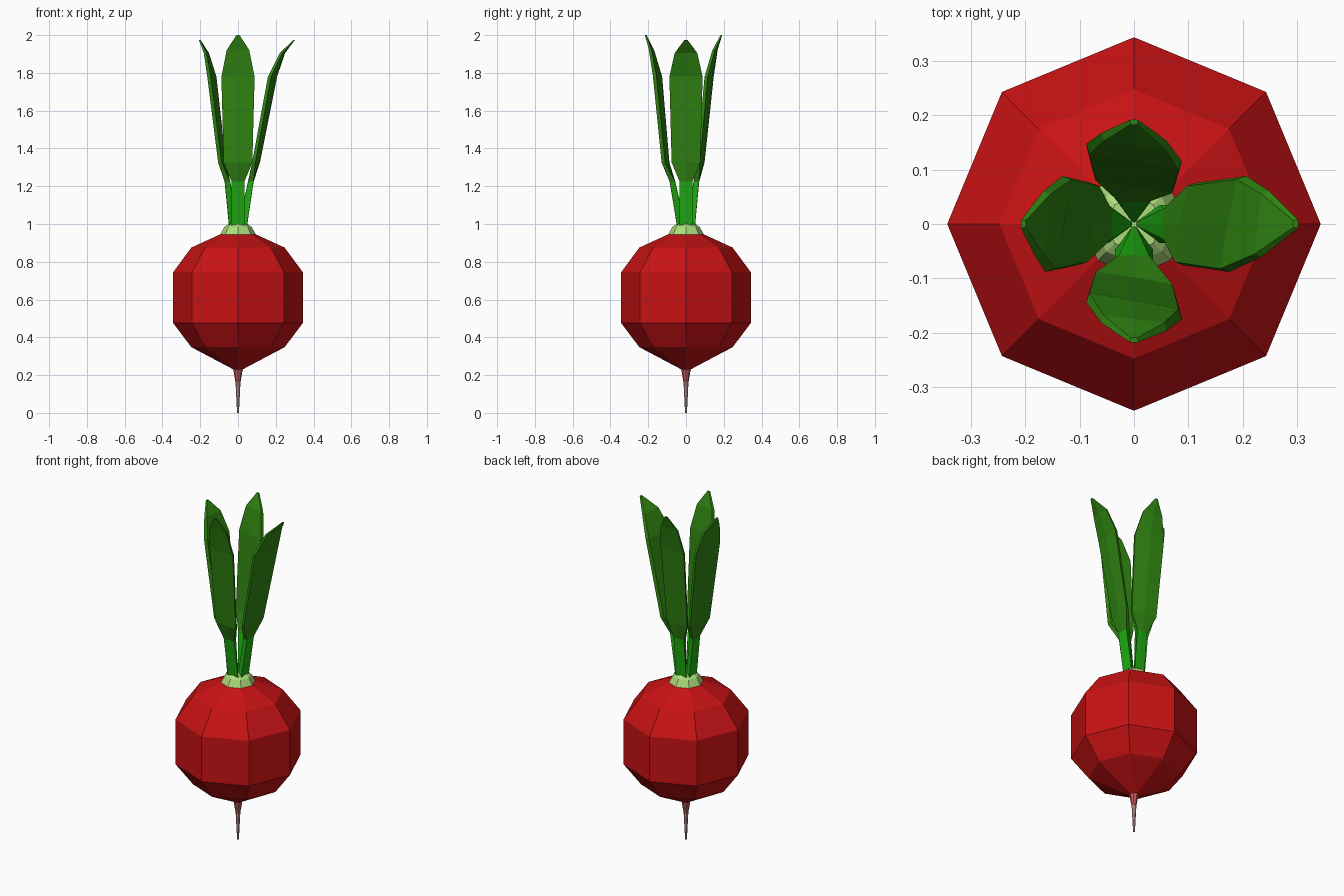
import bpy, bmesh, math
from mathutils import Vector

if "Cube" in bpy.data.objects:
    bpy.data.objects.remove(bpy.data.objects["Cube"])


def material(name, rgb):
    m = bpy.data.materials.new(name)
    m.diffuse_color = (*rgb, 1)
    m.use_nodes = True
    m.node_tree.nodes["Principled BSDF"].inputs["Base Color"].default_value = m.diffuse_color
    return m


RED = material("radish red", (0.58, 0.006, 0.007))
ROOT = material("root pink", (0.56, 0.10, 0.10))
TIP = material("root tip pale", (0.62, 0.36, 0.34))
CROWN = material("crown pale green", (0.42, 0.72, 0.20))
STEM = material("stem green", (0.014, 0.43, 0.006))
LEAF = material("leaf green", (0.03, 0.24, 0.006))


def loft(name, rings, mats, band_mat=lambda i: 0):
    """Skin a list of equal-sized point rings and cap both ends."""
    bm = bmesh.new()
    vs = [[bm.verts.new(p) for p in r] for r in rings]
    n = len(rings[0])
    for i in range(len(vs) - 1):
        for k in range(n):
            f = bm.faces.new((vs[i][k], vs[i][(k + 1) % n],
                              vs[i + 1][(k + 1) % n], vs[i + 1][k]))
            f.material_index = band_mat(i)
    bm.faces.new(vs[0][::-1])
    f = bm.faces.new(vs[-1])
    f.material_index = band_mat(len(vs) - 2)
    bmesh.ops.recalc_face_normals(bm, faces=bm.faces)
    me = bpy.data.meshes.new(name)
    bm.to_mesh(me)
    bm.free()
    for m in mats:
        me.materials.append(m)
    ob = bpy.data.objects.new(name, me)
    bpy.context.collection.objects.link(ob)
    return ob


def turned(name, profile, mats, band_mat=lambda i: 0, sides=8):
    rings = [[(r * math.cos(k * math.tau / sides), r * math.sin(k * math.tau / sides), z)
              for k in range(sides)] for r, z in profile]
    return loft(name, rings, mats, band_mat)


# Round bulb, pale crown and thin root
turned("bulb", [(0.024, 0.23), (0.247, 0.348), (0.343, 0.475), (0.343, 0.745),
                (0.247, 0.875), (0.095, 0.945)], [RED])
turned("crown", [(0.095, 0.944), (0.072, 0.985), (0.05, 1.0)], [CROWN])
turned("root", [(0.025, 0.232), (0.013, 0.16), (0.005, 0.0)], [ROOT, TIP], lambda i: i)


def leaf(name, angle, outs, tip_z):
    """outs: outward distance of the blade centre at each ring."""
    o = Vector((math.cos(angle), math.sin(angle), 0))
    t = Vector((-o.y, o.x, 0))
    dz = tip_z - 2.0
    # height, outer half width, inner half width, half thickness, twist
    spec = [(0.99, 0.035, 0.003, 0.022, 0),
            (1.225, 0.034, 0.028, 0.014, 0),
            (1.325, 0.076, 0.070, 0.009, 0.16),
            (1.78, 0.088, 0.082, 0.009, 0.18),
            (1.92 + dz * 0.6, 0.060, 0.055, 0.007, 0.12),
            (tip_z, 0.008, 0.006, 0.004, 0)]
    rings = []
    for (z, w, wi, h, tw), d in zip(spec, outs):
        ridge = 0.006 if w > 0.05 else 0.001
        section = [(-w, h), (0, h + ridge), (w, h), (wi, -h), (0, -h - 0.001), (-wi, -h)]
        rings.append([o * (d + b + a * tw) + t * a + Vector((0, 0, z)) for a, b in section])
    loft(name, rings, [STEM, LEAF], lambda i: 0 if i == 0 else 1)


# Four stems with blades, each leaning outwards
leaf("right_leaf", 0, (0.025, 0.068, 0.095, 0.182, 0.235, 0.297), 1.975)
leaf("back_leaf", math.pi / 2, (0.025, 0.055, 0.077, 0.122, 0.153, 0.187), 2.0)
leaf("left_leaf", math.pi, (0.025, 0.056, 0.084, 0.138, 0.167, 0.203), 1.975)
leaf("front_leaf", -math.pi / 2, (0.025, 0.072, 0.108, 0.150, 0.182, 0.213), 2.0)
